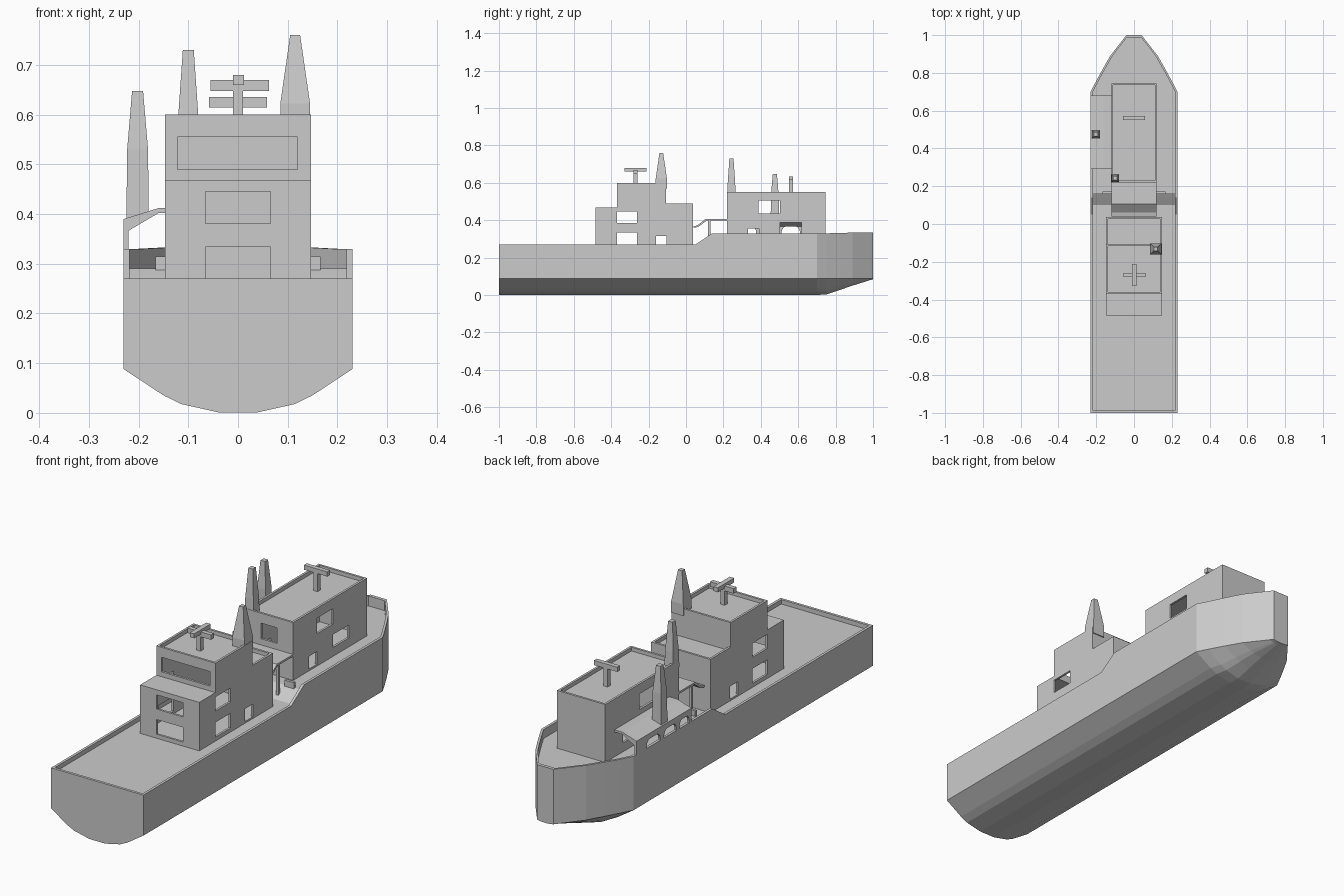
import bpy, bmesh, math

if "Cube" in bpy.data.objects:
    bpy.data.objects.remove(bpy.data.objects["Cube"])

grey = bpy.data.materials.new("plain_grey")
grey.diffuse_color = (0.6, 0.6, 0.6, 1)
grey.use_nodes = True
grey.node_tree.nodes["Principled BSDF"].inputs["Base Color"].default_value = grey.diffuse_color


def finish(name, bm):
    bmesh.ops.remove_doubles(bm, verts=bm.verts, dist=1e-5)
    bmesh.ops.recalc_face_normals(bm, faces=bm.faces)
    me = bpy.data.meshes.new(name)
    bm.to_mesh(me)
    bm.free()
    me.materials.append(grey)
    ob = bpy.data.objects.new(name, me)
    bpy.context.collection.objects.link(ob)
    return ob


def loft(name, rings):
    """Skin closed rings of 3D points and cap both ends."""
    bm = bmesh.new()
    vs = [[bm.verts.new(p) for p in r] for r in rings]
    n = len(vs[0])
    for a, b in zip(vs, vs[1:]):
        for i in range(n):
            j = (i + 1) % n
            bm.faces.new((a[i], a[j], b[j], b[i]))
    bm.faces.new(vs[0])
    bm.faces.new(vs[-1])
    return finish(name, bm)


def prism(name, pts, axis, a, b):
    """Extrude a profile: axis x takes (y,z) points, axis y takes (x,z)."""
    if axis == 'x':
        return loft(name, [[(t, u, v) for u, v in pts] for t in (a, b)])
    return loft(name, [[(u, t, v) for u, v in pts] for t in (a, b)])


def box(name, x0, x1, y0, y1, z0, z1):
    return prism(name, [(y0, z0), (y1, z0), (y1, z1), (y0, z1)], 'x', x0, x1)


def cut(ob, cutters):
    for c in cutters:
        c.hide_render = True
        m = ob.modifiers.new("cut", 'BOOLEAN')
        m.operation, m.solver, m.object = 'DIFFERENCE', 'EXACT', c
        bpy.context.view_layer.objects.active = ob
        bpy.ops.object.modifier_apply(modifier=m.name)
        bpy.data.objects.remove(c)


def mast(name, x, y, levels):
    """Square tapered mast from (z, half width) levels."""
    loft(name, [[(x - h, y - h, z), (x + h, y - h, z), (x + h, y + h, z), (x - h, y + h, z)]
                for z, h in levels])


# Hull with thin bulwark, ramped deck and tapered bow
def station(y, w, top, deck, rise=0.0):
    f = lambda z: rise + (0.088 - rise) * z / 0.088
    half = [(0.17 * w, f(0.001)), (0.5 * w, f(0.018)), (0.65 * w, f(0.035)), (w, 0.088),
            (w, top), (w - 0.012, top), (w - 0.012, deck)]
    return [(x, y, z) for x, z in half] + [(-x, y, z) for x, z in reversed(half)]


W = 0.23
loft("hull", [station(*s) for s in [
    (-1, W, .27, .27), (-.988, W, .27, .27), (-.988, W, .27, .25),
    (.05, W, .27, .25), (.10, W, .303, .25), (.14, W, .33, .275), (.165, W, .33, .29),
    (.70, W, .33, .29), (.75, .204, .33, .29, .002), (.82, .166, .332, .29, .026),
    (.89, .126, .334, .29, .05), (.985, .052, .335, .29, .08),
    (.985, .052, .335, .335, .08), (1, .04, .335, .335, .084)]])

# Aft cabin: stepped hollow shell with windows and doors
aft = prism("aft_cabin", [(-.485, .24), (.037, .24), (.037, .49), (-.107, .49),
                          (-.107, .60), (-.37, .60), (-.37, .468), (-.485, .468)], 'x', -.147, .147)
cut(aft, [
    prism("c", [(-.475, .256), (.027, .256), (.027, .46), (-.117, .46),
                (-.117, .57), (-.36, .57), (-.36, .456), (-.475, .456)], 'x', -.137, .137),
    box("c", -.137, .137, -.36, -.117, .583, .7),
    box("c", -.137, .137, -.107, .027, .473, .58),
    box("c", -.065, .065, -.55, -.44, .268, .334),
    box("c", -.065, .065, -.55, -.44, .381, .445),
    box("c", -.122, .12, -.42, -.34, .49, .555),
    box("c", -.3, .3, -.37, -.262, .268, .334),
    box("c", -.3, .3, -.37, -.262, .385, .448),
    box("c", -.3, .3, -.16, -.103, .258, .315)])

# Forward cabin: hollow shell with windows and doors
fwd = box("forward_cabin", -.12, .12, .22, .745, .275, .55)
cut(fwd, [
    box("c", -.11, .11, .23, .735, .296, .52),
    box("c", -.11, .11, .23, .735, .533, .6),
    box("c", -.04, .04, .18, .26, .435, .505),
    box("c", -.3, .3, .388, .502, .435, .505),
    box("c", -.3, .3, .502, .618, .33, .388),
    box("c", -.3, .3, .332, .39, .298, .355)])

# Awning between the cabins with its posts and side screens
prism("awning", [(.04, .36), (.065, .364), (.11, .398), (.22, .398), (.22, .407),
                 (.105, .407), (.06, .372), (.04, .368)], 'x', -.12, .12)
for s in (-1, 1):
    xs = sorted((s * .106, s * .118))
    box("awning_post", *xs, .118, .13, .25, .40)
    xs = sorted((s * .118, s * .166))
    box("side_screen", *xs, .16, .172, .25, .315)

# Port gallery: arched wall and sloping canopy
wall = [(.29, .32)]
for c, r in ((.34, .035), (.44, .045), (.56, .05)):
    wall += [(c - r, .32)]
    wall += [(c - r * math.cos(math.pi * i / 8), .335 + .04 * math.sin(math.pi * i / 8))
             for i in range(9)]
    wall += [(c + r, .32)]
wall += [(.68, .32), (.68, .39), (.29, .39)]
prism("gallery_wall", wall, 'x', -.23, -.22)
prism("gallery_canopy", [(-.23, .39), (-.16, .412), (-.12, .412), (-.12, .402),
                         (-.16, .402), (-.221, .366), (-.23, .366)], 'y', .29, .68)

# Three tapered masts
mast("aft_mast", .115, -.132, [(.57, .03), (.622, .03), (.76, .01)])
mast("middle_mast", -.1, .243, [(.52, .022), (.60, .02), (.73, .011)])
mast("gallery_mast", -.202, .475, [(.39, .0225), (.53, .021), (.648, .011)])

# Radar aerials on the roofs
box("forward_aerial_post", -.01, .01, .551, .571, .52, .63)
box("forward_aerial_bar", -.058, .058, .551, .571, .614, .635)
box("aft_aerial_post", -.01, .01, -.28, -.26, .57, .66)
box("aft_aerial_bar", -.055, .062, -.28, -.26, .648, .67)
box("aft_aerial_cross", -.01, .012, -.328, -.212, .66, .68)
